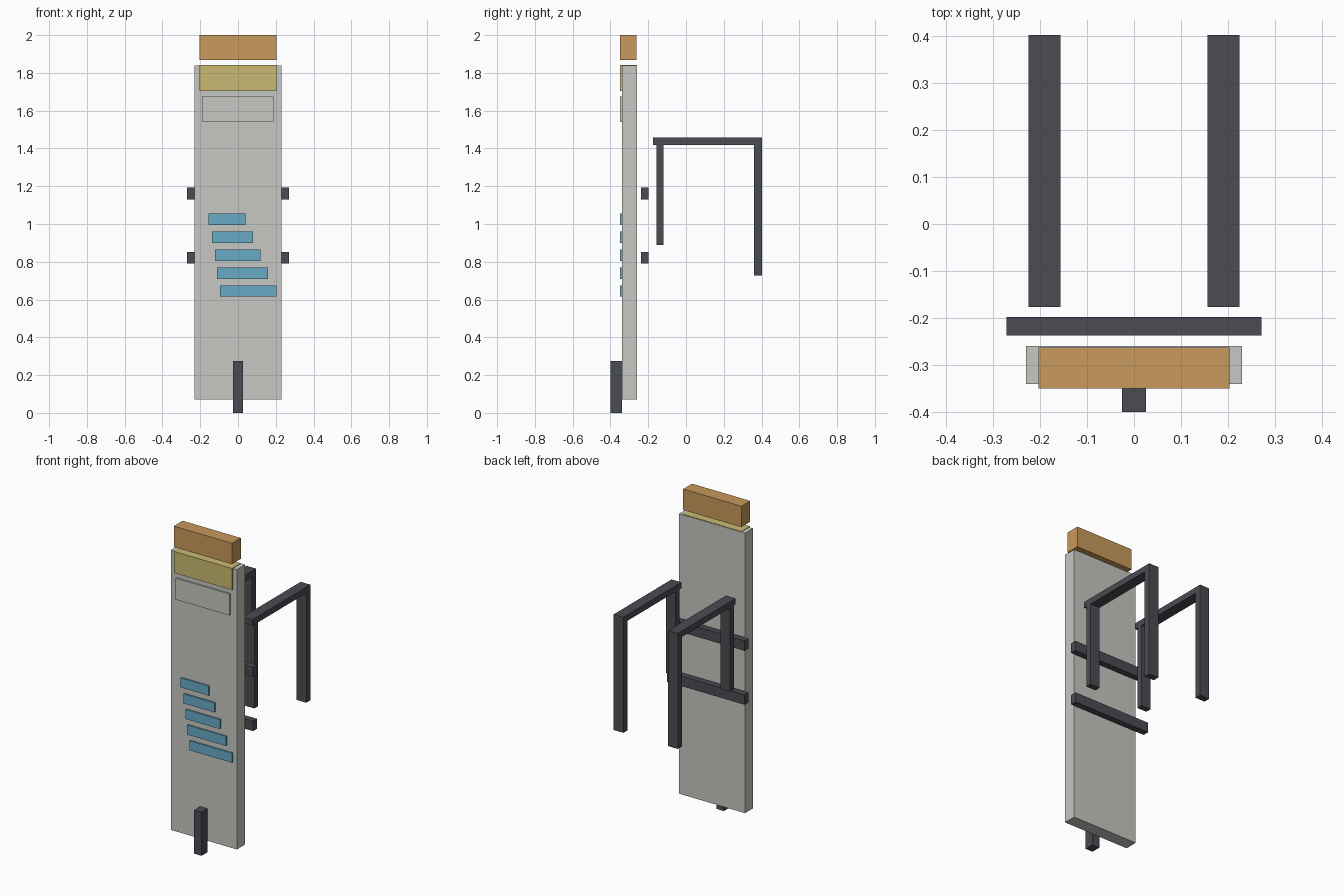
import bpy

cube = bpy.data.objects.get("Cube")
if cube:
    bpy.data.objects.remove(cube, do_unlink=True)


def material(name, r, g, b):
    mat = bpy.data.materials.new(name)
    mat.use_nodes = True
    mat.diffuse_color = (r, g, b, 1)
    mat.node_tree.nodes["Principled BSDF"].inputs["Base Color"].default_value = (r, g, b, 1)
    return mat


grey = material("light grey", 0.57, 0.57, 0.54)
blue = material("sky blue", 0.135, 0.407, 0.565)
orange = material("warm orange", 0.578, 0.319, 0.105)
yellow = material("straw yellow", 0.591, 0.491, 0.168)
dark = material("charcoal", 0.07, 0.07, 0.087)


def box(name, xs, ys, zs, mat):
    """Box spanning the given (low, high) range on each axis."""
    spans = (xs, ys, zs)
    bpy.ops.mesh.primitive_cube_add(size=1, location=[(a + b) / 2 for a, b in spans])
    obj = bpy.context.object
    obj.name = name
    obj.scale = [b - a for a, b in spans]
    bpy.ops.object.transform_apply(location=False, rotation=False, scale=True)
    obj.data.materials.append(mat)
    return obj


FACE = -0.34        # front face of the board
RELIEF = -0.35      # front of the raised plates

# Upright board with its head pieces
box("board", (-0.23, 0.23), (FACE, -0.259), (0.072, 1.838), grey)
box("head_block", (-0.203, 0.203), (RELIEF, -0.262), (1.868, 2.0), orange)
box("header_band", (-0.203, 0.203), (RELIEF, -0.262), (1.705, 1.841), yellow)
box("label_plate", (-0.19, 0.187), (RELIEF, FACE + 0.01), (1.54, 1.675), grey)

# Stepped bars on the front, from top to bottom
bars = [(-0.155, 0.04), (-0.137, 0.08), (-0.122, 0.118), (-0.11, 0.16), (-0.095, 0.203)]
for i, xs in enumerate(bars):
    low = 0.995 - 0.095 * i
    box(f"front_bar_{i + 1}", xs, (RELIEF, FACE + 0.01), (low, low + 0.06), blue)

# Foot post in front of the board
box("foot_post", (-0.026, 0.026), (-0.4, FACE), (0, 0.275), dark)

# Cross rails behind the board
for name, low in (("lower_rail", 0.79), ("upper_rail", 1.13)):
    box(name, (-0.271, 0.271), (-0.237, -0.198), (low, low + 0.063), dark)

# Rear frames: a top bar on two posts, one on each side
for side, xs in (("left", (0.156, 0.224)), ("right", (-0.224, -0.156))):
    box(f"{side}_top_bar", xs, (-0.176, 0.402), (1.419, 1.457), dark)
    box(f"{side}_short_post", xs, (-0.157, -0.119), (0.89, 1.419), dark)
    box(f"{side}_long_post", xs, (0.361, 0.402), (0.728, 1.419), dark)
